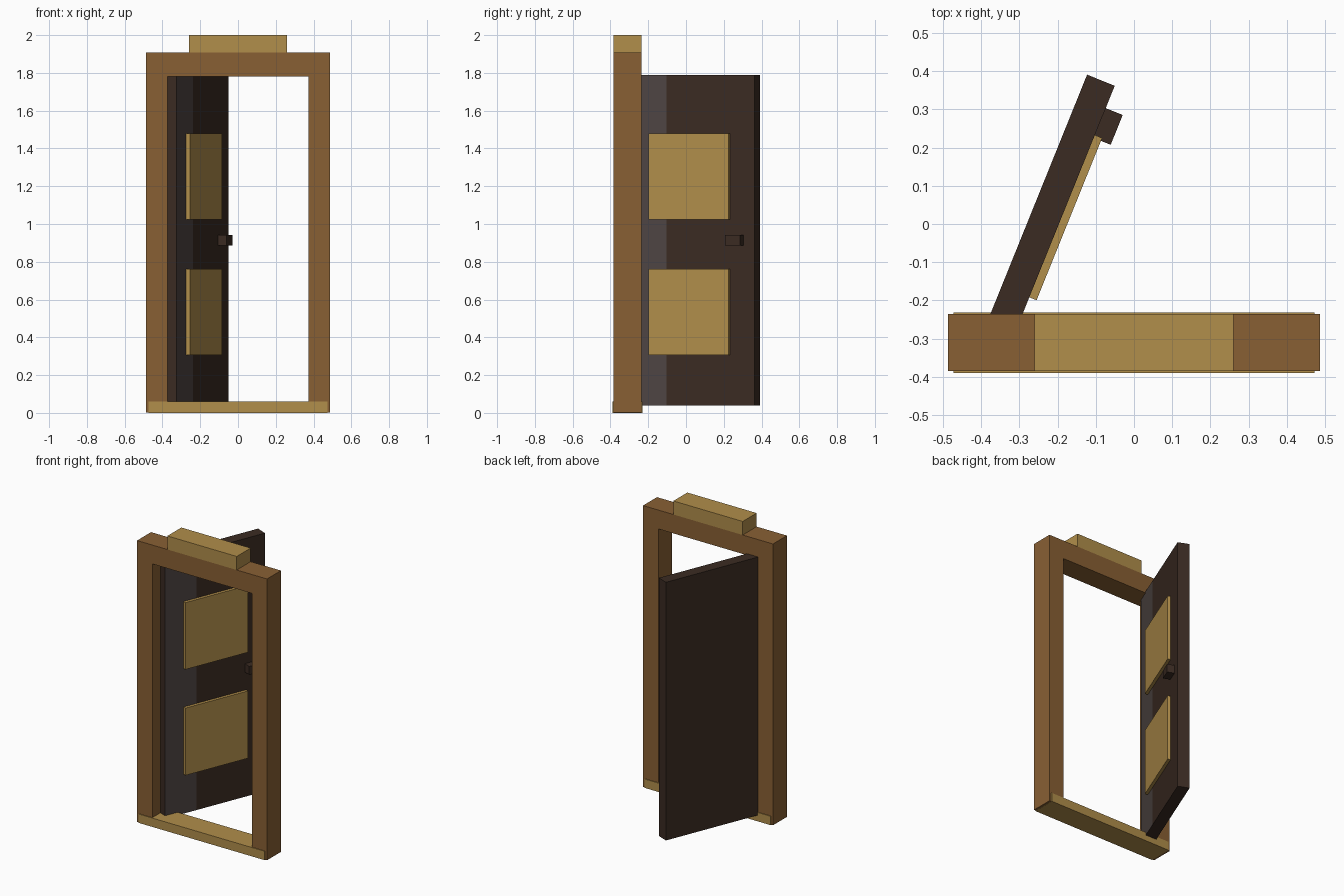
import bpy, bmesh, math
from mathutils import Matrix

if "Cube" in bpy.data.objects:
    bpy.data.objects.remove(bpy.data.objects["Cube"])


def material(name, rgb):
    m = bpy.data.materials.new(name)
    m.diffuse_color = (*rgb, 1)
    m.use_nodes = True
    m.node_tree.nodes["Principled BSDF"].inputs["Base Color"].default_value = m.diffuse_color
    return m


wood = material("brown wood", (0.250, 0.117, 0.034))
gold = material("golden wood", (0.440, 0.271, 0.070))
dark = material("dark wood", (0.043, 0.024, 0.016))
grey = material("grey brown strip", (0.078, 0.060, 0.056))


def finish(bm, name, mats, matrix):
    bmesh.ops.recalc_face_normals(bm, faces=bm.faces)
    me = bpy.data.meshes.new(name)
    bm.to_mesh(me)
    bm.free()
    for m in mats:
        me.materials.append(m)
    ob = bpy.data.objects.new(name, me)
    ob.matrix_world = matrix
    bpy.context.collection.objects.link(ob)
    return ob


def box(name, mats, x, y, z, matrix=Matrix(), cut=None):
    """Box from (min, max) ranges; cut = x where the -y face changes to slot 1."""
    bm = bmesh.new()
    bmesh.ops.create_cube(bm, size=1)
    for v in bm.verts:
        v.co = [r[0] if c < 0 else r[1] for c, r in zip(v.co, (x, y, z))]
    if cut is not None:
        bmesh.ops.bisect_plane(bm, geom=bm.verts[:] + bm.edges[:] + bm.faces[:],
                               plane_co=(cut, 0, 0), plane_no=(1, 0, 0))
        bm.normal_update()
        for f in bm.faces:
            if f.normal.y < -0.9 and f.calc_center_median().x < cut:
                f.material_index = 1
    return finish(bm, name, mats, matrix)


# door frame: one arch-shaped profile extruded in depth
W, I, TOP, HEAD = 0.487, 0.373, 1.908, 1.78
profile = [(-W, 0.001), (-W, TOP), (W, TOP), (W, 0.001),
           (I, 0.001), (I, HEAD), (-I, HEAD), (-I, 0.001)]
bm = bmesh.new()
face = bm.faces.new([bm.verts.new((x, -0.385, z)) for x, z in profile])
ext = bmesh.ops.extrude_face_region(bm, geom=[face])
for v in ext["geom"]:
    if isinstance(v, bmesh.types.BMVert):
        v.co.y = -0.236
finish(bm, "door_frame", [wood], Matrix())

# threshold and crowning block
box("threshold", [gold], (-0.473, 0.473), (-0.390, -0.231), (0, 0.06))
box("top_block", [gold], (-0.26, 0.26), (-0.385, -0.236), (1.90, 2.0))

# open door: local x runs from hinge to free edge, local -y is its front
swing = Matrix.Translation((-0.325, -0.318, 0)) @ Matrix.Rotation(math.radians(68), 4, 'Z')
box("door_leaf", [dark, grey], (0, 0.733), (0, 0.078), (0.04, 1.79), swing, cut=0.232)
for name, z in (("lower_panel", (0.307, 0.763)), ("upper_panel", (1.025, 1.478))):
    box(name, [gold], (0.136, 0.594), (-0.0205, 0.01), z, swing)
box("handle", [dark], (0.586, 0.67), (-0.048, 0.01), (0.885, 0.942), swing)
